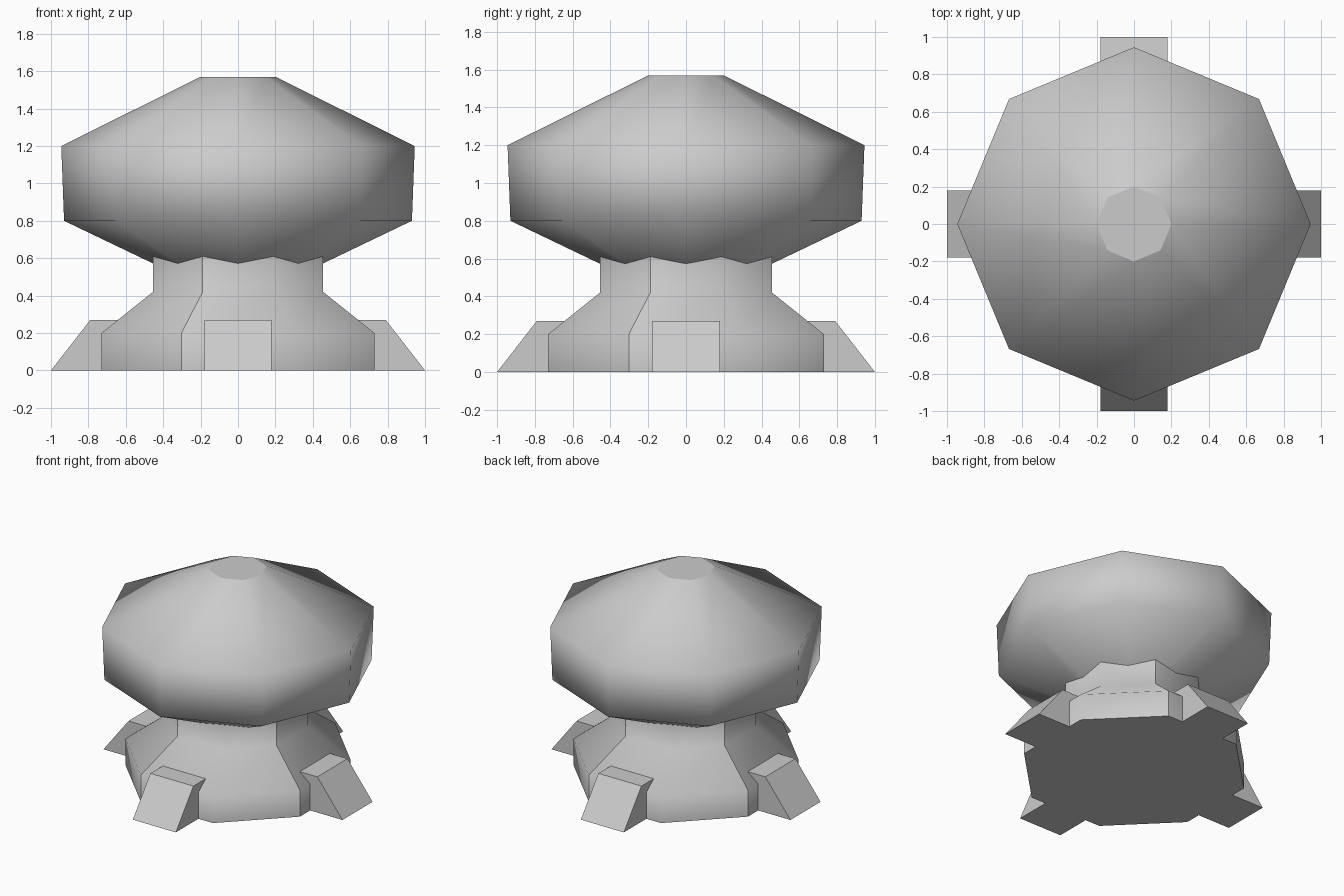
import bpy
import bmesh
from math import cos, sin, radians

if "Cube" in bpy.data.objects:
    bpy.data.objects.remove(bpy.data.objects["Cube"], do_unlink=True)

GREY = (0.6, 0.6, 0.6, 1)
grey = bpy.data.materials.new("plain grey")
grey.use_nodes = True
grey.diffuse_color = GREY
grey.node_tree.nodes["Principled BSDF"].inputs["Base Color"].default_value = GREY


def finish(name, bm):
    bmesh.ops.recalc_face_normals(bm, faces=bm.faces)
    mesh = bpy.data.meshes.new(name)
    bm.to_mesh(mesh)
    bm.free()
    mesh.materials.append(grey)
    obj = bpy.data.objects.new(name, mesh)
    bpy.context.collection.objects.link(obj)
    return obj


def octagon_solid(name, profile, turn, seams=False):
    """Stack eight-sided rings of (radius, height); smooth walls, flat ends."""
    bm = bmesh.new()
    rings = []
    for r, z in profile:
        angles = [radians(turn + 45 * i) for i in range(8)]
        rings.append([bm.verts.new((r * cos(a), r * sin(a), z)) for a in angles])
    for low, high in zip(rings, rings[1:]):
        for i in range(8):
            j = (i + 1) % 8
            face = bm.faces.new((low[i], low[j], high[j], high[i]))
            face.smooth = True
        if seams:
            # every second upright corner is a hard crease
            for i in range(1, 8, 2):
                bm.edges.get((low[i], high[i])).smooth = False
    bm.faces.new(rings[0])
    bm.faces.new(rings[-1])
    return finish(name, bm)


# flared pedestal, flat sides facing the axes
APOTHEM = cos(radians(22.5))
pedestal = [(0.73, 0), (0.73, 0.2), (0.455, 0.42), (0.455, 0.66)]
octagon_solid("pedestal", [(r / APOTHEM, z) for r, z in pedestal], 22.5, seams=True)

# broad faceted dome, corners facing the axes
octagon_solid("dome", [(0.2, 0.45), (0.93, 0.8), (0.945, 1.2), (0.2, 1.57)], 0)

# four wedge feet with sloping outer ends
SIDE = [(0.5, 0), (1.0, 0), (0.79, 0.27), (0.5, 0.27)]
for name, turn in (("left", 0), ("back", 90), ("right", 180), ("front", 270)):
    bm = bmesh.new()
    face = bm.faces.new([bm.verts.new((x, -0.18, z)) for x, z in SIDE])
    new = bmesh.ops.extrude_face_region(bm, geom=[face])["geom"]
    verts = [v for v in new if isinstance(v, bmesh.types.BMVert)]
    bmesh.ops.translate(bm, verts=verts, vec=(0, 0.36, 0))
    foot = finish(name + "_foot", bm)
    foot.rotation_euler.z = radians(turn)
